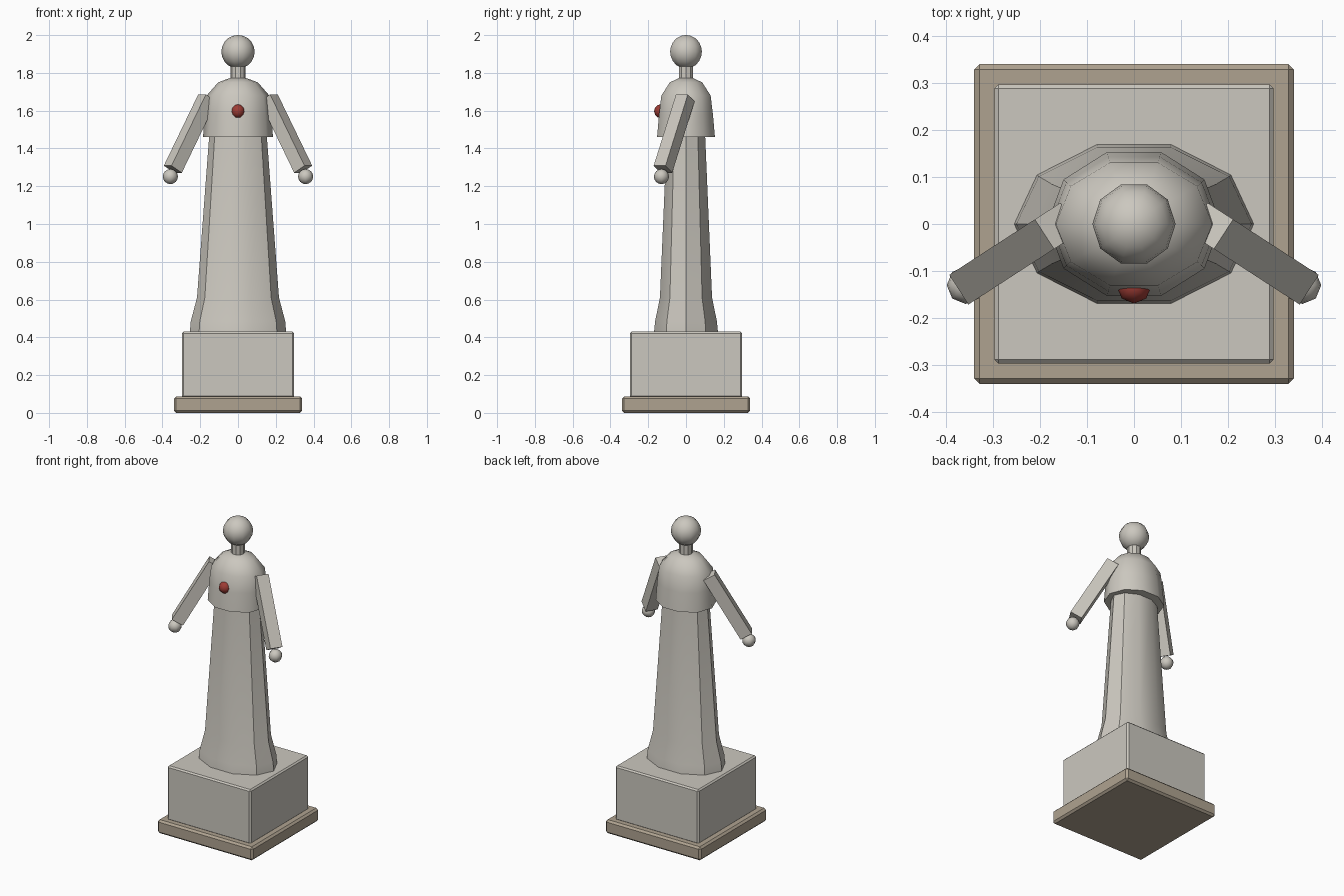
import bpy, bmesh, math
from mathutils import Vector, Matrix

if "Cube" in bpy.data.objects:
    bpy.data.objects.remove(bpy.data.objects["Cube"])


def make_material(name, rgb):
    m = bpy.data.materials.new(name)
    m.use_nodes = True
    m.diffuse_color = (*rgb, 1)
    m.node_tree.nodes["Principled BSDF"].inputs["Base Color"].default_value = (*rgb, 1)
    return m


stone = make_material("pale stone", (0.60, 0.575, 0.52))
tan = make_material("tan stone", (0.43, 0.365, 0.28))
red = make_material("red", (0.34, 0.045, 0.035))


def finish(bm, name, mat, angle=None):
    """Turn a bmesh into an object; angle sets the smoothing limit in degrees."""
    bmesh.ops.recalc_face_normals(bm, faces=bm.faces)
    mesh = bpy.data.meshes.new(name)
    bm.to_mesh(mesh)
    bm.free()
    mesh.materials.append(mat)
    obj = bpy.data.objects.new(name, mesh)
    bpy.context.collection.objects.link(obj)
    if angle:
        bpy.ops.object.select_all(action="DESELECT")
        obj.select_set(True)
        bpy.context.view_layer.objects.active = obj
        bpy.ops.object.shade_smooth_by_angle(angle=math.radians(angle))
    return obj


def loft(name, rings, mat, sides=10, angle=30):
    """Stack elliptical rings of (x radius, y radius, z) and cap both ends."""
    bm = bmesh.new()
    turns = [2 * math.pi * i / sides for i in range(sides)]
    loops = [[bm.verts.new((rx * math.cos(t), ry * math.sin(t), z)) for t in turns]
             for rx, ry, z in rings]
    for a, b in zip(loops, loops[1:]):
        for i in range(sides):
            j = (i + 1) % sides
            bm.faces.new((a[i], a[j], b[j], b[i]))
    bm.faces.new(loops[0])
    bm.faces.new(loops[-1])
    return finish(bm, name, mat, angle)


def ball(name, center, radius, mat, segments=10, rings=8):
    bm = bmesh.new()
    place = Matrix.Translation(center) @ Matrix.Rotation(math.pi / 2, 4, "Z")
    bmesh.ops.create_uvsphere(bm, u_segments=segments, v_segments=rings,
                              radius=radius, matrix=place)
    return finish(bm, name, mat, 60)


def slab(name, half, bottom, top, bevel, mat):
    bm = bmesh.new()
    size = Matrix.Diagonal((2 * half, 2 * half, top - bottom, 1))
    bmesh.ops.create_cube(bm, matrix=Matrix.Translation((0, 0, (top + bottom) / 2)) @ size)
    bmesh.ops.bevel(bm, geom=bm.edges[:], offset=bevel, segments=1, affect="EDGES")
    return finish(bm, name, mat)


# Pedestal
slab("base_slab", 0.34, 0, 0.087, 0.012, tan)
slab("pedestal_block", 0.297, 0.08, 0.43, 0.009, stone)

# Robe flaring at the hem, and the shoulder cape above it
loft("robe", [(0.255, 0.178, 0.425), (0.25, 0.172, 0.485), (0.217, 0.145, 0.61),
              (0.153, 0.107, 1.46), (0.15, 0.104, 1.5)], stone)
loft("cape", [(0.185, 0.161, 1.46), (0.178, 0.15, 1.58), (0.166, 0.137, 1.68),
              (0.105, 0.09, 1.75), (0.045, 0.04, 1.772)], stone, angle=42)

# Neck and head
loft("neck", [(0.04, 0.04, 1.75), (0.04, 0.04, 1.85)], stone)
ball("head", (0, 0, 1.912), 0.0885, stone, rings=10)

# Chest emblem
ball("chest_heart", (0, -0.132, 1.597), 0.037, red, segments=8, rings=6)

# Arms held down, outward and forward, with round hands
for side, label in ((1, "left"), (-1, "right")):
    top = Vector((side * 0.163, -0.004, 1.667))
    end = Vector((side * 0.345, -0.122, 1.29))
    along = (end - top).normalized()
    across = along.cross(Vector((0, 0, 1))).normalized()
    frame = Matrix((across, along.cross(across), along)).transposed().to_4x4()
    bm = bmesh.new()
    bmesh.ops.create_cube(bm, matrix=Matrix.Translation((top + end) / 2) @ frame
                          @ Matrix.Diagonal((0.075, 0.075, (end - top).length, 1)))
    finish(bm, label + "_arm", stone)
    ball(label + "_hand", (side * 0.358, -0.13, 1.251), 0.04, stone, segments=8, rings=8)
